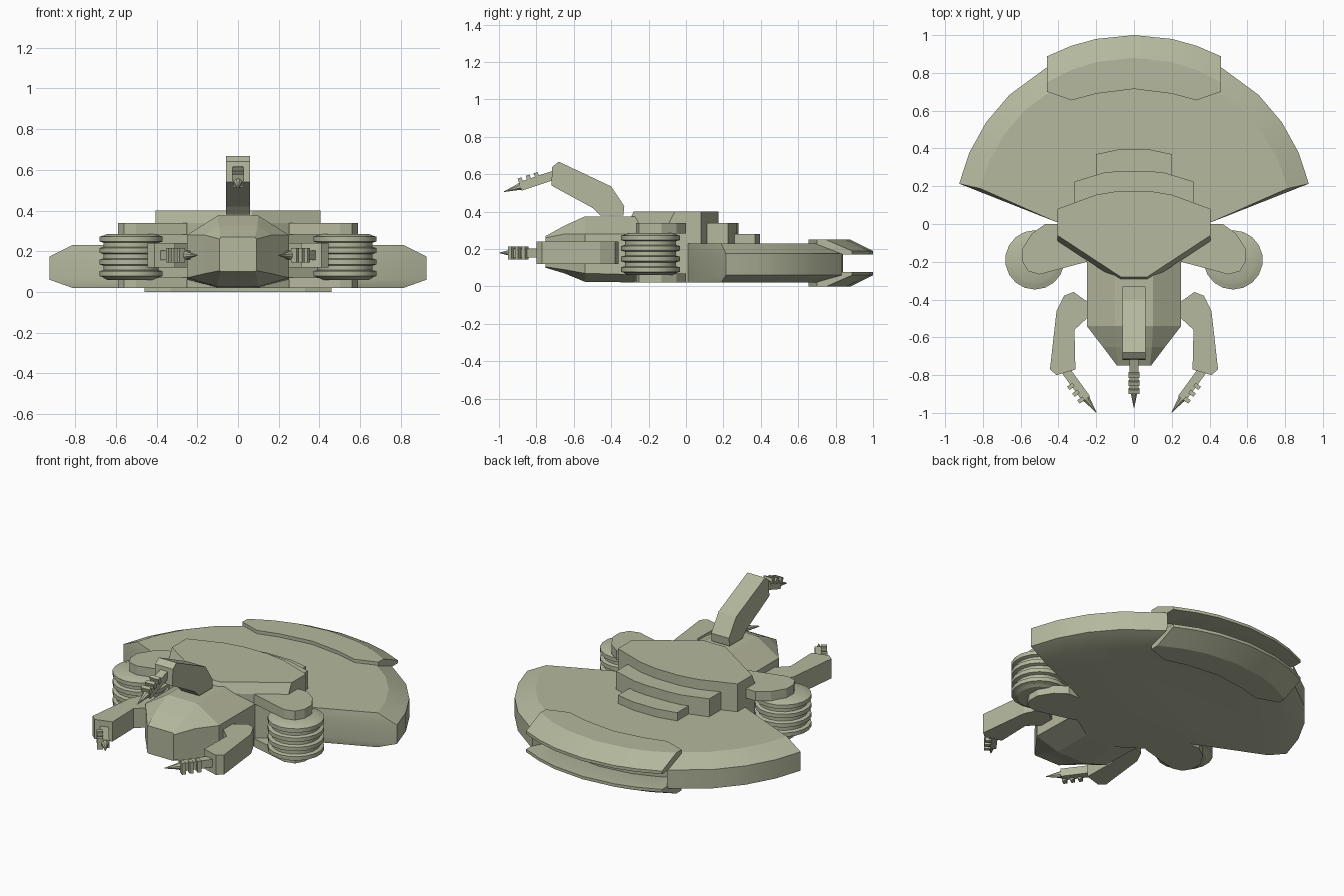
import bpy, bmesh, math
from mathutils import Vector, Matrix

if "Cube" in bpy.data.objects:
    bpy.data.objects.remove(bpy.data.objects["Cube"])

mat = bpy.data.materials.new("pale_olive_grey")
mat.use_nodes = True
color = (0.46, 0.48, 0.34, 1)
mat.diffuse_color = color
mat.node_tree.nodes["Principled BSDF"].inputs["Base Color"].default_value = color


def loft(name, loops, matrix=None):
    """Skin a stack of equal-length closed loops and cap both ends."""
    bm = bmesh.new()
    rings = [[bm.verts.new(p) for p in loop] for loop in loops]
    n = len(rings[0])
    for a, b in zip(rings, rings[1:]):
        for i in range(n):
            j = (i + 1) % n
            bm.faces.new((a[i], a[j], b[j], b[i]))
    bm.faces.new(rings[0][::-1])
    bm.faces.new(rings[-1])
    bmesh.ops.remove_doubles(bm, verts=bm.verts, dist=0.0005)
    bmesh.ops.recalc_face_normals(bm, faces=bm.faces)
    if matrix:
        bm.transform(matrix)
        if matrix.determinant() < 0:
            bmesh.ops.reverse_faces(bm, faces=bm.faces)
    mesh = bpy.data.meshes.new(name)
    bm.to_mesh(mesh)
    bm.free()
    mesh.materials.append(mat)
    ob = bpy.data.objects.new(name, mesh)
    bpy.context.collection.objects.link(ob)
    return ob


def prism(name, outline, lo, hi, matrix=None):
    return loft(name, [[(x, y, z) for x, y in outline] for z in (lo, hi)], matrix)


def mirrored(half):
    """Complete a right-half outline, listed front to back, across x = 0."""
    return half + [(-x, y) for x, y in reversed(half)]


def lathe(name, profile, sides, matrix):
    turns = [2 * math.pi * (i + 0.5) / sides for i in range(sides)]
    return loft(name, [[(r * math.cos(t), r * math.sin(t), z) for t in turns]
                       for r, z in profile], matrix)


def smooth(ob, degrees=25):
    bpy.ops.object.select_all(action="DESELECT")
    ob.select_set(True)
    bpy.context.view_layer.objects.active = ob
    bpy.ops.object.shade_smooth_by_angle(angle=math.radians(degrees))


# Fan-shaped rear hull with a bevelled rim and a recess between the lips
half_fan = [(13, 0.95), (23.5, 0.95), (34.5, 0.95), (46, 0.95), (61.3, 0.95),
            (61.5, 0.84), (76, 0.84), (90, 0.84)]
fan = half_fan + [(180 - a, r) for a, r in half_fan[-2::-1]]


def hull_loop(z, radius=None):
    arc = [(a, min(r, radius or r)) for a, r in fan]
    pts = [(r * math.cos(math.radians(a)), r * math.sin(math.radians(a)), z) for a, r in arc]
    return [(0.41, 0.01, z)] + pts + [(-0.41, 0.01, z)]


smooth(loft("rear_hull", [hull_loop(0.02, 0.835), hull_loop(0.06),
                          hull_loop(0.175), hull_loop(0.23, 0.835)]))

# Upper and lower rear lips
inner_edge = {0.46: 0.70, 0.33: 0.655, 0.2: 0.69, 0: 0.715}
stations = [-0.46, -0.33, -0.2, 0, 0.2, 0.33, 0.46]
for name, flip in (("upper_lip", False), ("lower_lip", True)):
    loops = []
    for x in stations:
        section = [(inner_edge[abs(x)], 0.20), (inner_edge[abs(x)], 0.25)]
        section += [(math.sqrt(r * r - x * x), z)
                    for r, z in ((0.88, 0.25), (1, 0.19), (1, 0.172), (0.84, 0.172))]
        loops.append([(x, y, 0.25 - z if flip else z) for y, z in section])
    smooth(loft(name, loops))

# Central tower: the deck has a raked V front, with two steps behind it
deck = [(0.07, -0.28), (0.405, -0.06), (0.405, 0.08), (0.2, 0.155), (0.08, 0.175)]
base = [(x, y - 0.03 if y < 0 else y) for x, y in deck]
loft("command_deck", [[(x, y, z) for x, y in mirrored(pts)]
                      for pts, z in ((base, 0.02), (base, 0.34), (deck, 0.40))])
prism("middle_step", mirrored([(0.315, 0.05), (0.315, 0.225), (0.16, 0.272), (0.08, 0.28)]),
      0.2, 0.34)
prism("lower_step", mirrored([(0.2, 0.1), (0.2, 0.37), (0.08, 0.395)]), 0.2, 0.28)


# Faceted nose
def nose_loop(y, top_x, side_x, low, side_low, side_high, high):
    right = [(top_x, low), (side_x, side_low), (side_x, side_high), (top_x, high)]
    return [(x, y, z) for x, z in mirrored(right)]


loft("nose", [nose_loop(-0.15, 0.1, 0.25, 0.02, 0.06, 0.28, 0.375),
              nose_loop(-0.54, 0.1, 0.25, 0.025, 0.07, 0.28, 0.375),
              nose_loop(-0.65, 0.095, 0.165, 0.07, 0.09, 0.28, 0.325),
              nose_loop(-0.75, 0.085, 0.09, 0.10, 0.105, 0.26, 0.27)])


# Ribbed barrel: local z is the firing axis, local x carries the raised studs
def barrel(name, start, tip, stud_side, across):
    start, tip = Vector(start), Vector(tip)
    axis = (tip - start).normalized()
    side = Vector(stud_side)
    side = (side - side.dot(axis) * axis).normalized()
    other = axis.cross(side)
    frame = Matrix((side, other, axis)).transposed().to_4x4()
    frame.translation = start
    length = (tip - start).length
    neck = length * 0.66
    lathe(name + "_body", [(0.034, -0.02), (0.034, neck)], 4, frame)
    lathe(name + "_tip", [(0.022, neck), (0.016, neck + 0.02), (0.002, length)], 8, frame)
    for i in range(3):
        z = neck * (0.42 + 0.26 * i)
        prism(f"{name}_stud_{i + 1}", [(0.01, -across), (0.044, -across),
                                       (0.044, across), (0.01, across)],
              z - 0.011, z + 0.011, frame)


# Side pods and arms
bracket = [(0.25, 0.0), (0.47, 0.0), (0.54, -0.05), (0.59, -0.13), (0.59, -0.2),
           (0.56, -0.25), (0.5, -0.267), (0.25, -0.2)]
arm = [(0.25, -0.41), (0.32, -0.36), (0.37, -0.38), (0.41, -0.46), (0.445, -0.77),
       (0.41, -0.80), (0.31, -0.77), (0.315, -0.56), (0.25, -0.5)]
drum = [(0.12, 0.06), (0.14, 0.07)]
for z in (0.09, 0.147, 0.204, 0.26):
    drum += [(0.137, z - 0.018), (0.157, z - 0.012), (0.157, z + 0.012), (0.137, z + 0.018)]
drum += [(0.12, 0.285)]
for side, s in (("left", 1), ("right", -1)):
    flip = Matrix.Scale(s, 4, (1, 0, 0))
    prism(side + "_upper_bracket", bracket, 0.283, 0.34, flip)
    prism(side + "_lower_bracket", bracket, 0.02, 0.07, flip)
    smooth(lathe(side + "_drum", drum, 18, Matrix.Translation((s * 0.525, -0.19, 0))))
    prism(side + "_arm", arm, 0.12, 0.24, flip)
    barrel(side + "_barrel", (s * 0.355, -0.785, 0.18), (s * 0.2, -0.997, 0.18), (s, 0, 0), 0.035)

# Raised top arm, its profile drawn in the y-z plane
top_arm = [(-0.33, 0.43), (-0.335, 0.38), (-0.46, 0.38), (-0.5, 0.42), (-0.72, 0.54),
           (-0.715, 0.64), (-0.68, 0.667), (-0.4, 0.535)]
loft("top_arm", [[(x, y, z) for y, z in top_arm] for x in (-0.06, 0.06)])
barrel("top_barrel", (0, -0.72, 0.59), (0, -0.972, 0.507), (0, 0, 1), 0.03)
